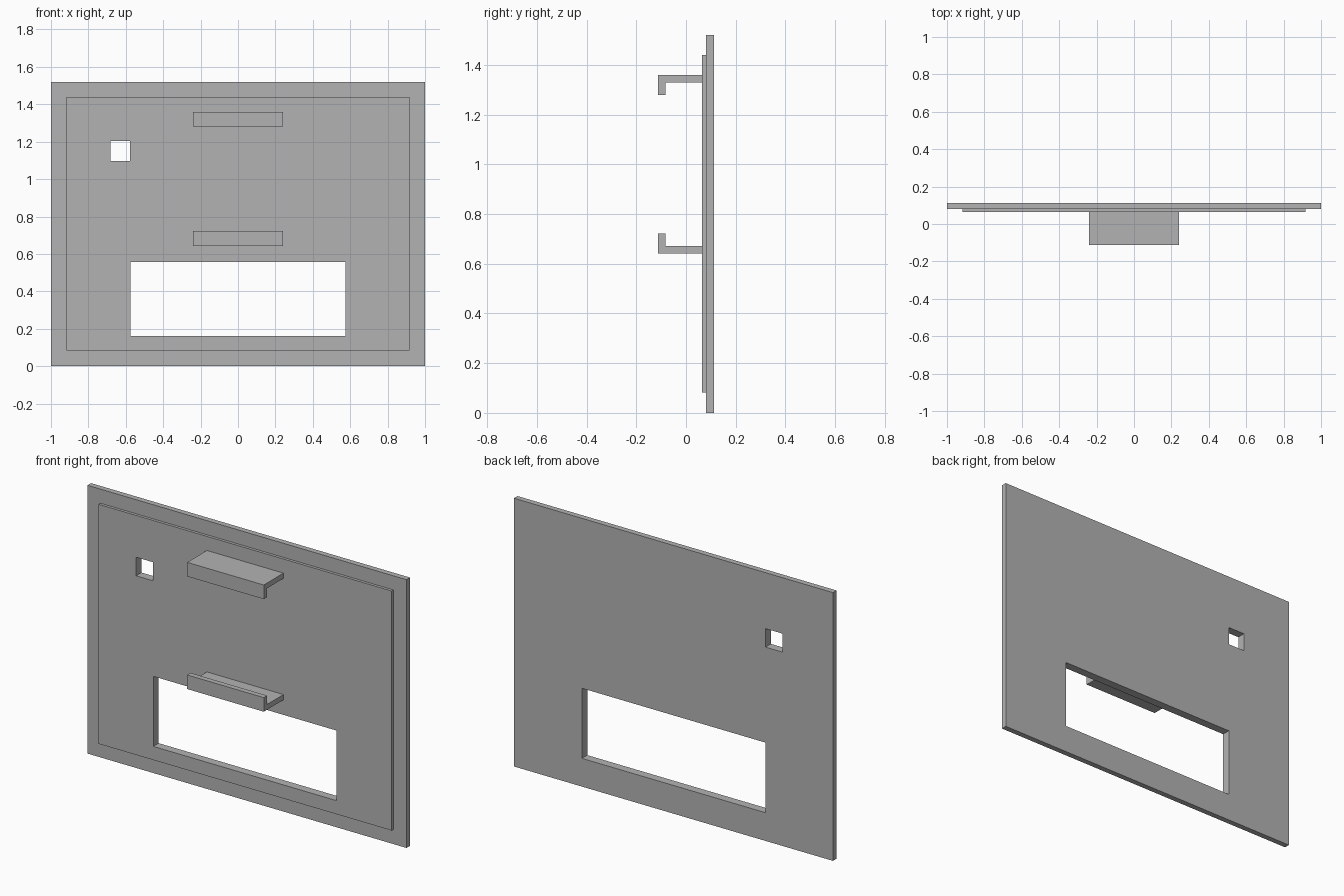
import bpy
import bmesh

if "Cube" in bpy.data.objects:
    bpy.data.objects.remove(bpy.data.objects["Cube"], do_unlink=True)

grey = bpy.data.materials.new("plain grey")
grey.use_nodes = True
colour = (0.45, 0.45, 0.45, 1.0)
grey.diffuse_color = colour
grey.node_tree.nodes["Principled BSDF"].inputs["Base Color"].default_value = colour


def extrude_profile(name, profile, offset):
    """Extrude a closed 3D outline along an offset vector."""
    bm = bmesh.new()
    face = bm.faces.new([bm.verts.new(p) for p in profile])
    solid = bmesh.ops.extrude_face_region(bm, geom=[face], use_keep_orig=True)
    moved = [v for v in solid["geom"] if isinstance(v, bmesh.types.BMVert)]
    bmesh.ops.translate(bm, verts=moved, vec=offset)
    bmesh.ops.recalc_face_normals(bm, faces=bm.faces)
    mesh = bpy.data.meshes.new(name)
    bm.to_mesh(mesh)
    bm.free()
    mesh.materials.append(grey)
    obj = bpy.data.objects.new(name, mesh)
    bpy.context.collection.objects.link(obj)
    return obj


def plate(name, x0, x1, y0, y1, z0, z1):
    outline = [(x0, y0, z0), (x1, y0, z0), (x1, y0, z1), (x0, y0, z1)]
    return extrude_profile(name, outline, (0, y1 - y0, 0))


def boolean(target, tool, operation):
    mod = target.modifiers.new(tool.name, "BOOLEAN")
    mod.operation = operation
    mod.solver = "EXACT"
    mod.object = tool
    tool.hide_render = True
    bpy.context.view_layer.objects.active = target
    bpy.ops.object.modifier_apply(modifier=mod.name)
    bpy.data.objects.remove(tool, do_unlink=True)


# Back plate with a raised inner step on its front
panel = plate("panel", -1, 1, 0.08, 0.112, 0, 1.52)
boolean(panel, plate("raised_step", -0.918, 0.918, 0.064, 0.1, 0.083, 1.44), "UNION")

# Wide window and small square hole, cut right through
boolean(panel, plate("window_cutter", -0.576, 0.574, -0.05, 0.3, 0.16, 0.557), "DIFFERENCE")
boolean(panel, plate("hole_cutter", -0.683, -0.577, -0.05, 0.3, 1.098, 1.203), "DIFFERENCE")


# L-shaped hooks: shelf out from the panel, lip turned towards the other hook
def hook(name, z, up):
    shape = [(0.064, 0), (-0.112, 0), (-0.112, 0.08), (-0.082, 0.08),
             (-0.082, 0.03), (0.064, 0.03)]
    outline = [(-0.24, y, z + up * h) for y, h in shape]
    return extrude_profile(name, outline, (0.48, 0, 0))


hook("upper_hook", 1.36, -1)
hook("lower_hook", 0.642, 1)
